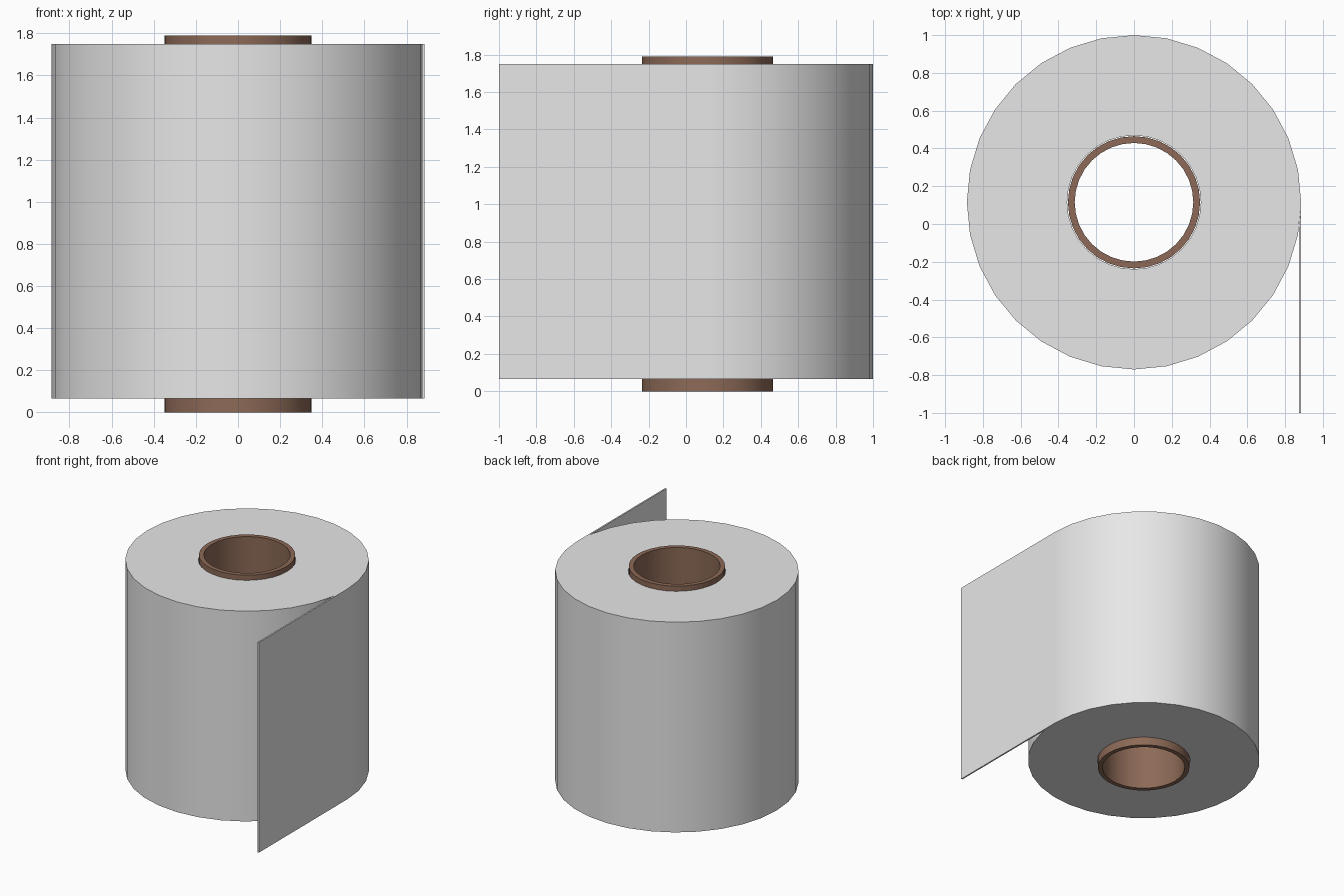
import bpy, bmesh, math

if "Cube" in bpy.data.objects:
    bpy.data.objects.remove(bpy.data.objects["Cube"])

CY = 0.115            # roll axis position in y
Z0, Z1 = 0.065, 1.75  # paper height range


def material(name, rgb):
    m = bpy.data.materials.new(name)
    m.diffuse_color = (*rgb, 1)
    m.use_nodes = True
    m.node_tree.nodes["Principled BSDF"].inputs["Base Color"].default_value = m.diffuse_color
    return m


def finish(name, bm, mat):
    bmesh.ops.recalc_face_normals(bm, faces=bm.faces)
    me = bpy.data.meshes.new(name)
    bm.to_mesh(me)
    bm.free()
    me.materials.append(mat)
    ob = bpy.data.objects.new(name, me)
    bpy.context.collection.objects.link(ob)
    bpy.context.view_layer.objects.active = ob
    ob.select_set(True)
    bpy.ops.object.shade_smooth_by_angle(angle=math.radians(30))
    ob.select_set(False)
    return ob


def tube(name, r_in, r_out, z0, z1, mat, sides=32):
    """Closed ring: a rectangular section swept around the roll axis."""
    bm = bmesh.new()
    section = [(r_in, z0), (r_out, z0), (r_out, z1), (r_in, z1)]
    rings = []
    for i in range(sides):
        a = math.tau * i / sides
        rings.append([bm.verts.new((r * math.cos(a), CY + r * math.sin(a), z))
                      for r, z in section])
    for i in range(sides):
        a, b = rings[i], rings[(i + 1) % sides]
        for j in range(4):
            k = (j + 1) % 4
            bm.faces.new((a[j], b[j], b[k], a[k]))
    return finish(name, bm, mat)


paper = material("paper white", (0.8, 0.8, 0.8))
card = material("cardboard brown", (0.266, 0.144, 0.095))

# wound paper and cardboard core
tube("paper_roll", 0.354, 0.885, Z0, Z1, paper)
tube("cardboard_core", 0.314, 0.35, 0.0, 1.79, card)

# loose sheet leaving the roll along its tangent
bm = bmesh.new()
outline = [(0.873, -1.0), (0.885, -1.0), (0.885, CY), (0.873, -0.02)]
base = bm.faces.new([bm.verts.new((x, y, Z0)) for x, y in outline])
ext = bmesh.ops.extrude_face_region(bm, geom=[base])
bmesh.ops.translate(bm, vec=(0, 0, Z1 - Z0),
                    verts=[v for v in ext["geom"] if isinstance(v, bmesh.types.BMVert)])
finish("loose_sheet", bm, paper)
